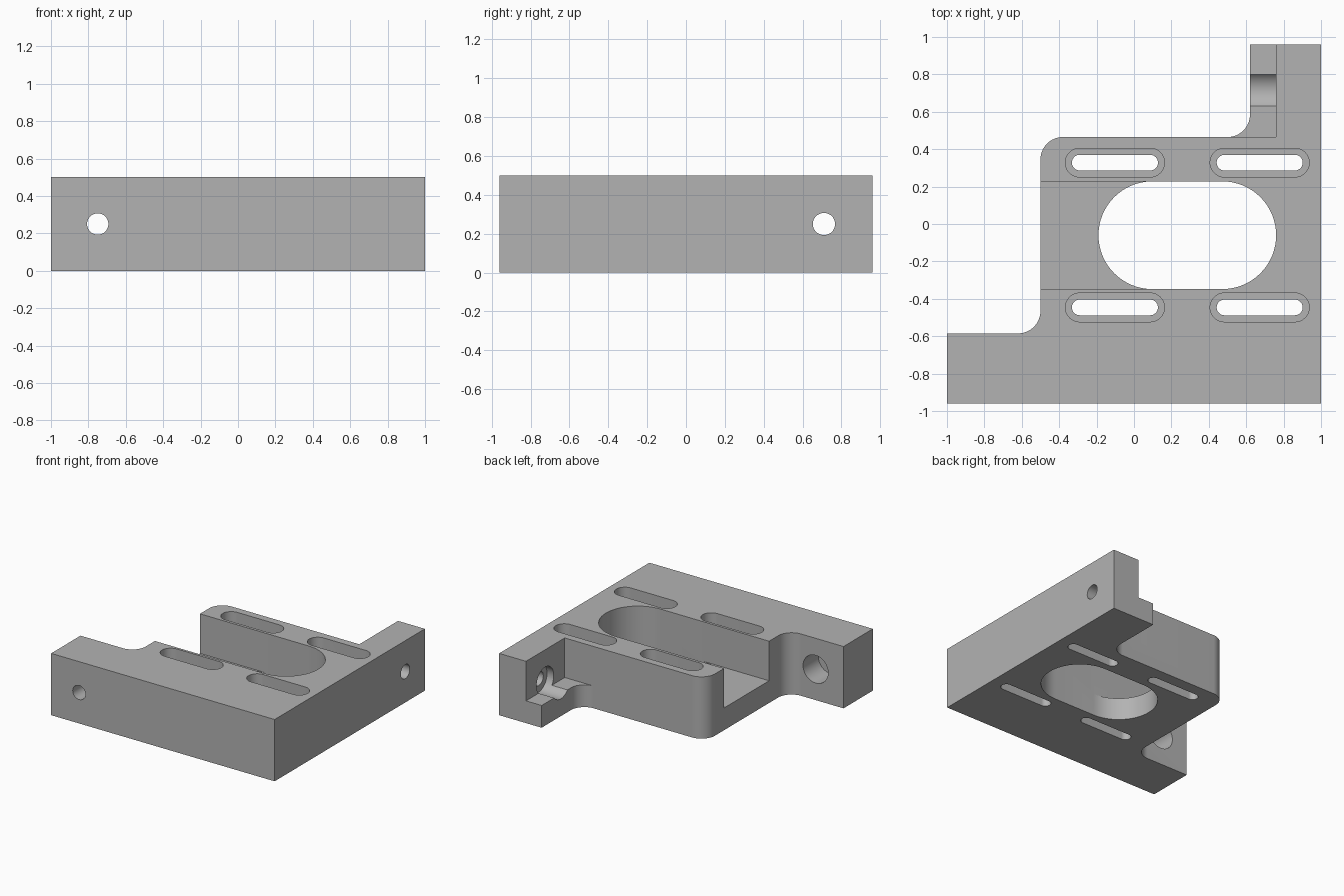
import bpy, bmesh, math
from mathutils import Matrix, Vector

if "Cube" in bpy.data.objects:
    bpy.data.objects.remove(bpy.data.objects["Cube"])

H = 0.5        # plate height
FLOOR = 0.18   # floor level of all pockets
MID_Z = 0.25   # height of the cross bores

steel = bpy.data.materials.new("plain grey")
steel.diffuse_color = (0.45, 0.45, 0.45, 1)
steel.use_nodes = True
steel.node_tree.nodes["Principled BSDF"].inputs["Base Color"].default_value = steel.diffuse_color


def prism(name, points, z0, z1):
    """Extrude a closed outline from z0 to z1."""
    bm = bmesh.new()
    face = bm.faces.new([bm.verts.new((x, y, z0)) for x, y in points])
    ext = bmesh.ops.extrude_face_region(bm, geom=[face])
    top = [g for g in ext["geom"] if isinstance(g, bmesh.types.BMVert)]
    bmesh.ops.translate(bm, verts=top, vec=(0, 0, z1 - z0))
    bmesh.ops.recalc_face_normals(bm, faces=bm.faces)
    mesh = bpy.data.meshes.new(name)
    bm.to_mesh(mesh)
    bm.free()
    obj = bpy.data.objects.new(name, mesh)
    bpy.context.collection.objects.link(obj)
    mesh.materials.append(steel)
    return obj


def arc(cx, cy, r, a0, a1, n=16):
    return [(cx + r * math.cos(math.radians(a0 + (a1 - a0) * i / n)),
             cy + r * math.sin(math.radians(a0 + (a1 - a0) * i / n)))
            for i in range(n + 1)]


def slot(x0, x1, cy, r, n=24):
    return arc(x1 - r, cy, r, -90, 90, n) + arc(x0 + r, cy, r, 90, 270, n)


def rect(x0, x1, y0, y1):
    return [(x0, y0), (x1, y0), (x1, y1), (x0, y1)]


def bore(name, start, end, r):
    """Round cutter between two points."""
    start, end = Vector(start), Vector(end)
    axis = end - start
    obj = prism(name, arc(0, 0, r, 0, 360, 48)[:-1], 0, axis.length)
    obj.data.transform(Matrix.Translation(start) @ axis.to_track_quat('Z', 'Y').to_matrix().to_4x4())
    return obj


# Stepped plate outline with filleted inner corners
R = 0.12
outline = [(-1, -0.96), (1, -0.96), (1, 0.96), (0.62, 0.96)]
outline += arc(0.62 - R, 0.465 + R, R, 0, -90)
outline += arc(-0.5 + R, 0.465 - R, R, 90, 180)
outline += arc(-0.5 - R, -0.585 + R, R, 0, -90)
outline += [(-1, -0.585)]
plate = prism("mounting_plate", outline, 0, H)

# Large oval opening, side channel and rear arm notch
cutters = [
    prism("oval_cutter", slot(-0.19, 0.76, -0.06, 0.288, 32), -0.2, H + 0.2),
    prism("channel_cutter", rect(-0.8, 0.1, -0.348, 0.228), FLOOR, H + 0.2),
    prism("notch_cutter", rect(0.3, 0.76, 0.465, 1.2), FLOOR, H + 0.2),
]

# Four countersunk adjustment slots
for x0 in (-0.367, 0.407):
    for cy in (-0.446, 0.328):
        cutters.append(prism("slot_recess_cutter", slot(x0, x0 + 0.53, cy, 0.077), FLOOR, H + 0.2))
        cutters.append(prism("slot_cutter", slot(x0 + 0.035, x0 + 0.495, cy, 0.042), -0.2, H))

# Stepped cross bores through both arms
cutters += [
    bore("side_bore_cutter", (0.4, 0.71, MID_Z), (1.2, 0.71, MID_Z), 0.057),
    bore("side_counterbore_cutter", (0.4, 0.715, MID_Z), (0.82, 0.715, MID_Z), 0.11),
    bore("front_bore_cutter", (-0.75, -1.2, MID_Z), (-0.75, -0.3, MID_Z), 0.057),
    bore("front_counterbore_cutter", (-0.75, -0.78, MID_Z), (-0.75, -0.3, MID_Z), 0.112),
]

for c in cutters:
    mod = plate.modifiers.new(c.name, 'BOOLEAN')
    mod.operation = 'DIFFERENCE'
    mod.solver = 'EXACT'
    mod.object = c

# Apply the cuts and remove the cutters
bpy.context.view_layer.objects.active = plate
plate.select_set(True)
for mod in list(plate.modifiers):
    bpy.ops.object.modifier_apply(modifier=mod.name)
for c in cutters:
    bpy.data.objects.remove(c)
bpy.ops.object.shade_smooth_by_angle(angle=math.radians(30))
